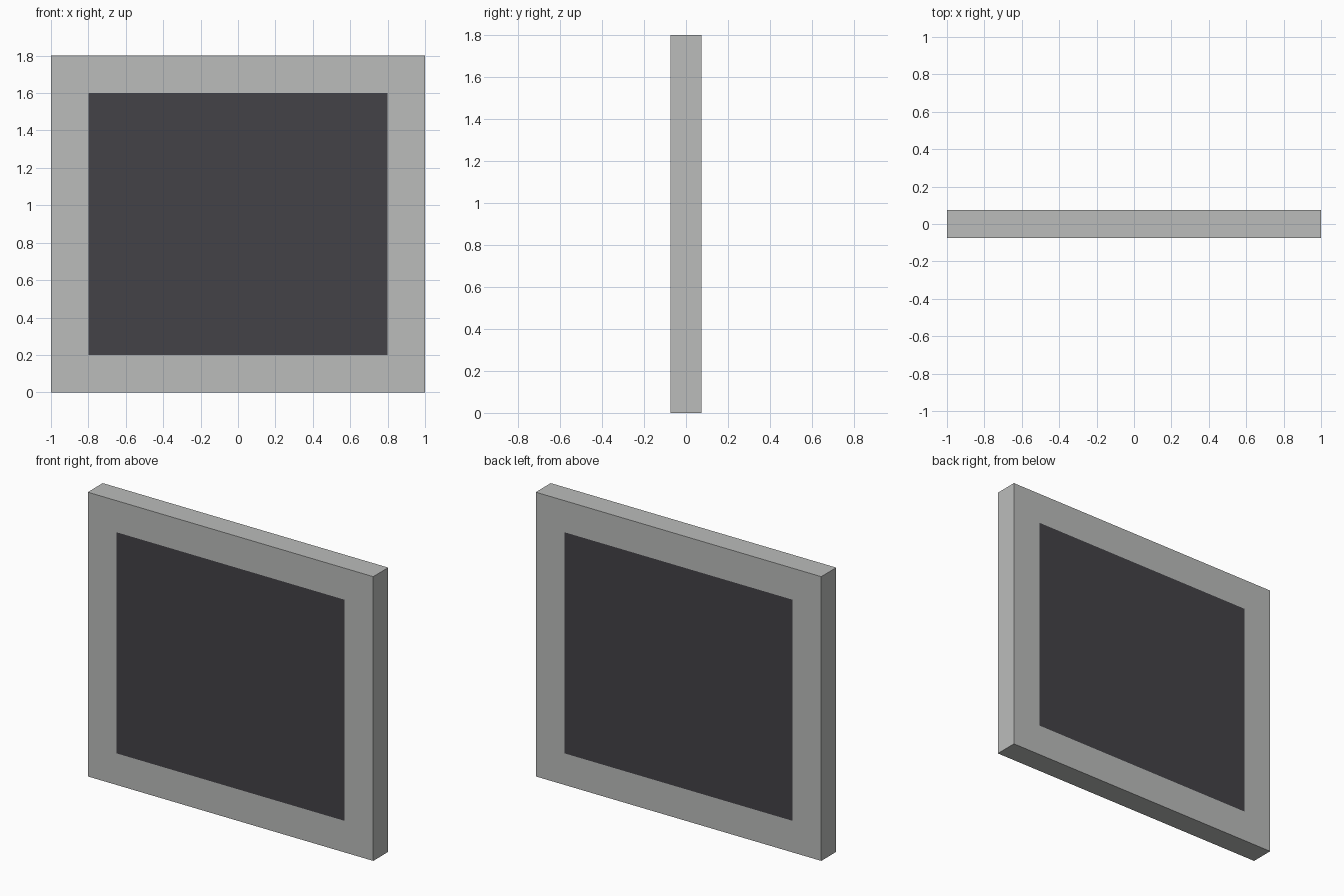
import bpy, bmesh
from mathutils import Matrix

if "Cube" in bpy.data.objects:
    bpy.data.objects.remove(bpy.data.objects["Cube"])

WIDTH, DEPTH, HEIGHT, BORDER = 2.0, 0.15, 1.8, 0.2


def material(name, rgb):
    m = bpy.data.materials.new(name)
    m.diffuse_color = (*rgb, 1.0)
    m.use_nodes = True
    m.node_tree.nodes["Principled BSDF"].inputs["Base Color"].default_value = m.diffuse_color
    return m


# Slab standing on the ground
bm = bmesh.new()
bmesh.ops.create_cube(bm, size=1.0, matrix=Matrix.Translation((0, 0, HEIGHT / 2))
                      @ Matrix.Diagonal((WIDTH, DEPTH, HEIGHT, 1.0)))
bm.normal_update()

# Dark panels inset flush into the front and back faces
panels = [f for f in bm.faces if abs(f.normal.y) > 0.9]
bmesh.ops.inset_individual(bm, faces=panels, thickness=BORDER, use_even_offset=True)
for f in panels:
    f.material_index = 1

mesh = bpy.data.meshes.new("framed_panel")
bm.to_mesh(mesh)
bm.free()
mesh.materials.append(material("light grey frame", (0.497, 0.506, 0.497)))
mesh.materials.append(material("dark panel", (0.056, 0.0545, 0.063)))
bpy.context.collection.objects.link(bpy.data.objects.new("framed_panel", mesh))
